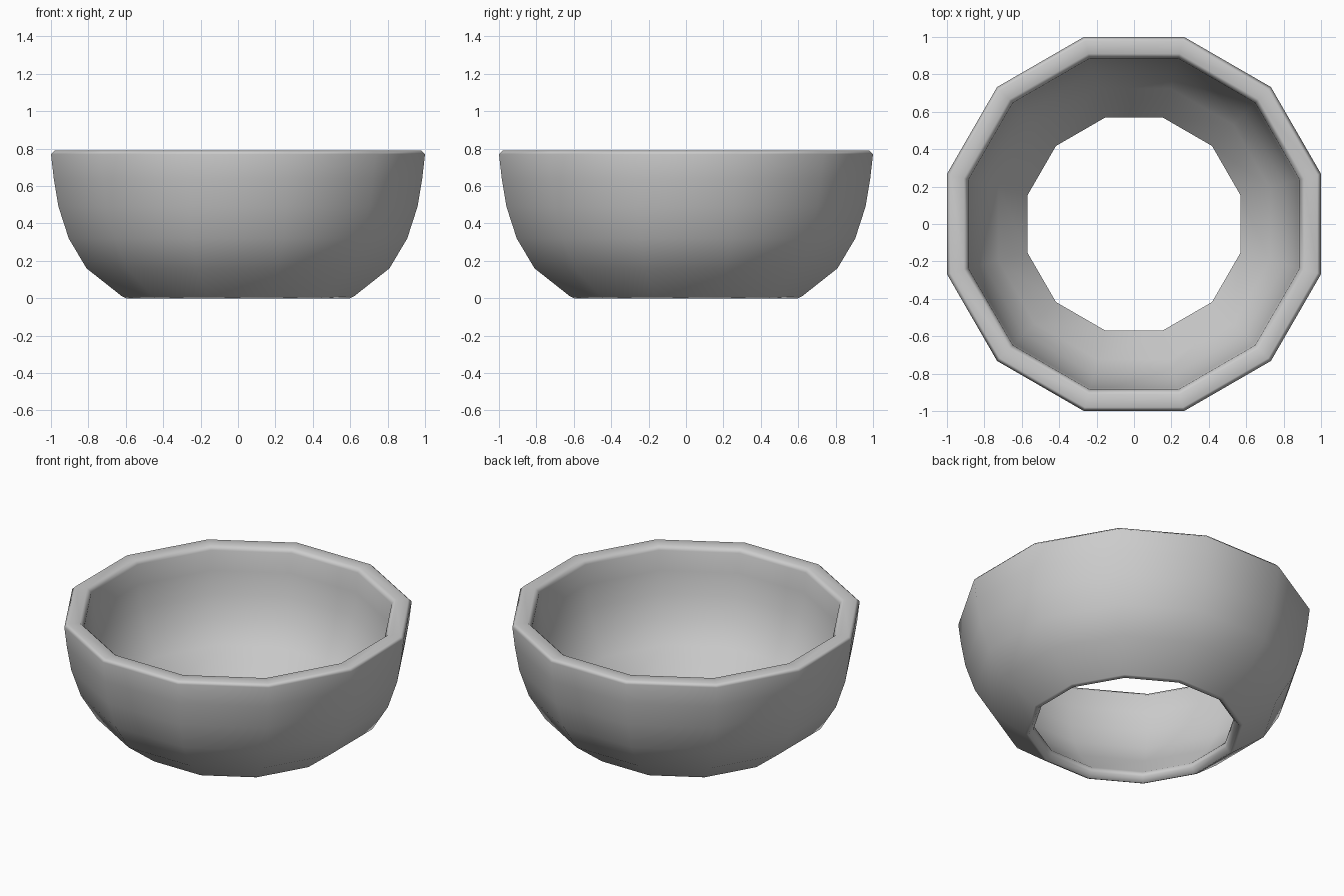
import bpy, bmesh, math
from mathutils import Vector

cube = bpy.data.objects.get("Cube")
if cube:
    bpy.data.objects.remove(cube, do_unlink=True)

SIDES = 12
STEP = 2 * math.pi / SIDES

# Wall section: distance from axis to flat side, height
outer = [(0.60, 0.0), (0.62, 0.01), (0.81, 0.16), (0.905, 0.32),
         (0.96, 0.49), (0.985, 0.64), (1.0, 0.77), (0.98, 0.79)]
inner = [(0.91, 0.79), (0.885, 0.765), (0.875, 0.64), (0.85, 0.5),
         (0.805, 0.36), (0.725, 0.225), (0.57, 0.06), (0.575, 0.03)]

# Bowl wall, open at the bottom: spin the closed section
bm = bmesh.new()
to_corner = 1 / math.cos(STEP / 2)
a = STEP / 2
ring = [bm.verts.new(Vector((r * to_corner * math.cos(a), r * to_corner * math.sin(a), z)))
        for r, z in outer + inner]
edges = [bm.edges.new((v, ring[(i + 1) % len(ring)])) for i, v in enumerate(ring)]
bmesh.ops.spin(bm, geom=ring + edges, cent=(0, 0, 0), axis=(0, 0, 1),
               angle=2 * math.pi, steps=SIDES, use_duplicate=False)
bmesh.ops.remove_doubles(bm, verts=bm.verts[:], dist=0.0005)
bmesh.ops.recalc_face_normals(bm, faces=bm.faces[:])
for f in bm.faces:
    f.smooth = True

mesh = bpy.data.meshes.new("bowl_wall")
bm.to_mesh(mesh)
bm.free()
bowl = bpy.data.objects.new("bowl_wall", mesh)
bpy.context.collection.objects.link(bowl)

# Plain grey
mat = bpy.data.materials.new("light_grey")
mat.use_nodes = True
colour = (0.6, 0.6, 0.6, 1)
mat.diffuse_color = colour
mat.node_tree.nodes["Principled BSDF"].inputs["Base Color"].default_value = colour
mesh.materials.append(mat)

# Keep the rim crisp by weighting normals towards the large faces
weighted = bowl.modifiers.new("weighted_normals", 'WEIGHTED_NORMAL')
weighted.weight = 50
